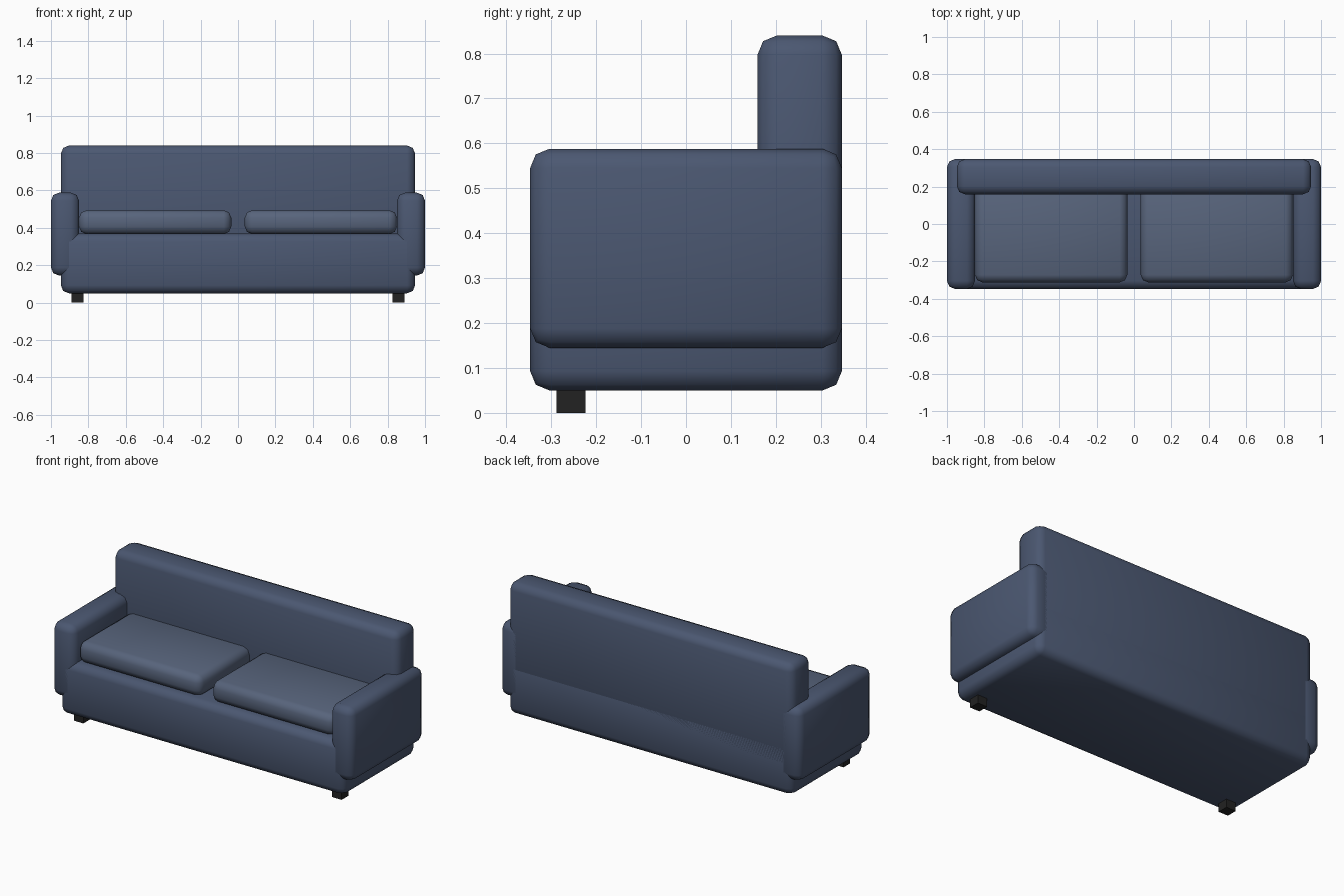
import bpy, math

if "Cube" in bpy.data.objects:
    bpy.data.objects.remove(bpy.data.objects["Cube"])


def material(name, rgb):
    m = bpy.data.materials.new(name)
    m.diffuse_color = (*rgb, 1)
    m.use_nodes = True
    m.node_tree.nodes["Principled BSDF"].inputs["Base Color"].default_value = m.diffuse_color
    return m


fabric = material("blue_fabric", (0.07, 0.096, 0.165))
cushion_fabric = material("cushion_fabric", (0.096, 0.127, 0.2))
dark = material("dark_leg", (0.016, 0.016, 0.016))


def box(name, x, y, z, mat, bevel=0.0):
    """Box given by its (min, max) range on each axis, with rounded edges."""
    ranges = (x, y, z)
    bpy.ops.mesh.primitive_cube_add(size=1, location=[(a + b) / 2 for a, b in ranges])
    ob = bpy.context.object
    ob.name = name
    ob.scale = [b - a for a, b in ranges]
    bpy.ops.object.transform_apply(location=False, rotation=False, scale=True)
    ob.data.materials.append(mat)
    if bevel:
        mod = ob.modifiers.new("rounded_edges", 'BEVEL')
        mod.width = bevel
        mod.segments = 2
        bpy.ops.object.modifier_apply(modifier=mod.name)
        bpy.ops.object.shade_smooth_by_angle(angle=math.radians(50))
    return ob


# Base and backrest
box("base", (-0.947, 0.947), (-0.347, 0.347), (0.05, 0.37), fabric, 0.043)
box("backrest", (-0.947, 0.947), (0.159, 0.347), (0.2, 0.84), fabric, 0.043)

# Parts repeated on the left and right
for side, s in (("left", -1), ("right", 1)):
    def span(a, b):
        return tuple(sorted((s * a, s * b)))
    box(side + "_arm", span(0.85, 1.0), (-0.347, 0.347), (0.145, 0.588), fabric, 0.043)
    box(side + "_seat_cushion", span(0.036, 0.85), (-0.312, 0.21), (0.367, 0.494),
        cushion_fabric, 0.04)
    box(side + "_front_leg", span(0.827, 0.891), (-0.288, -0.224), (0.0, 0.07), dark)
